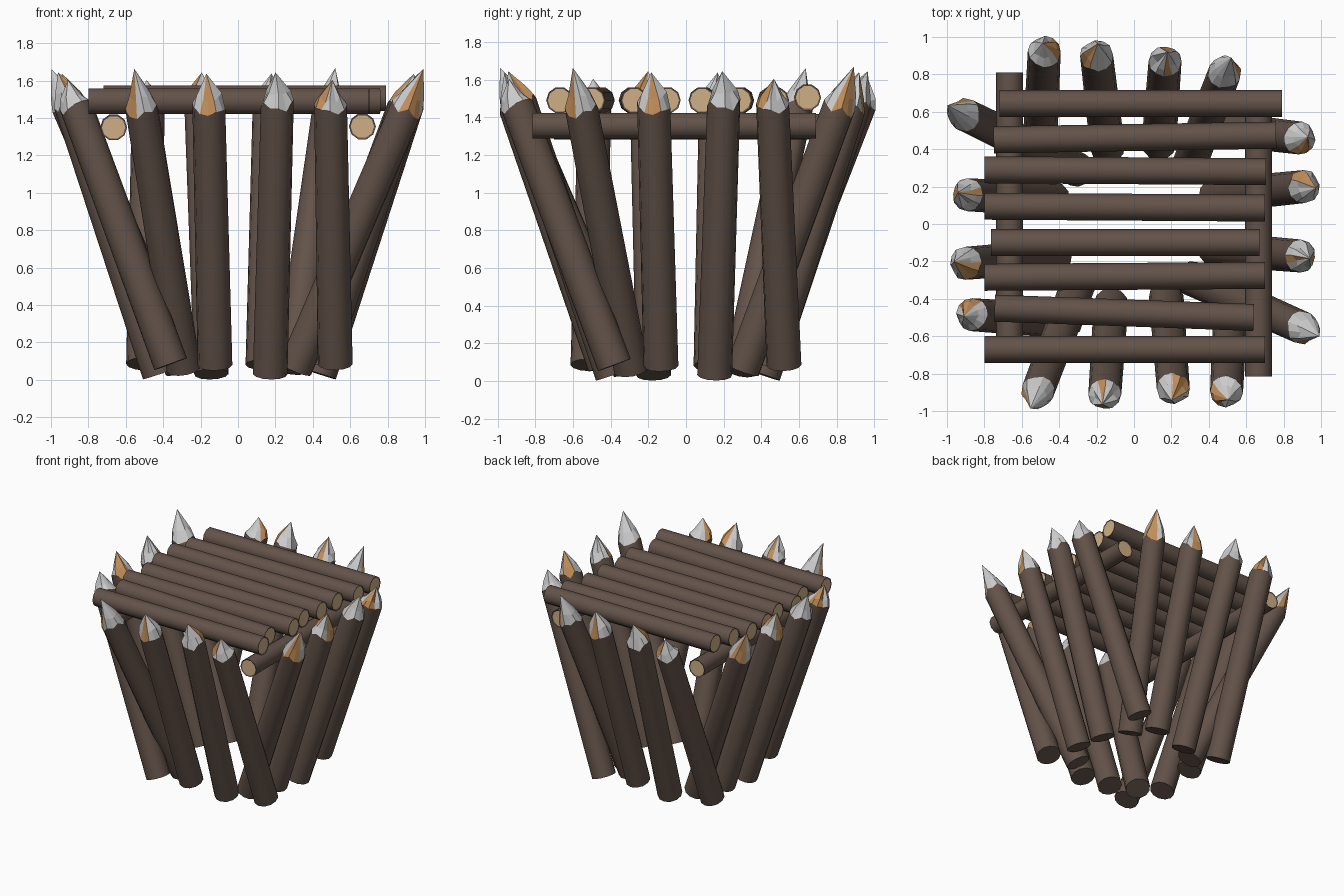
import bpy, bmesh, math, random
from mathutils import Vector, Matrix

if "Cube" in bpy.data.objects:
    bpy.data.objects.remove(bpy.data.objects["Cube"])


def mat(name, rgb):
    m = bpy.data.materials.new(name)
    m.diffuse_color = (*rgb, 1)
    m.use_nodes = True
    m.node_tree.nodes["Principled BSDF"].inputs["Base Color"].default_value = m.diffuse_color
    return m


BARK = mat("dark bark", (0.125, 0.086, 0.067))
END = mat("pale cut wood", (0.62, 0.43, 0.24))
GREY = mat("weathered grey", (0.60, 0.60, 0.60))
ORANGE = mat("fresh orange wood", (0.53, 0.27, 0.10))


def axis_frame(a, b):
    """Matrix at a whose z axis points to b, plus the length."""
    a, b = Vector(a), Vector(b)
    d = b - a
    return Matrix.Translation(a) @ d.to_track_quat('Z', 'Y').to_matrix().to_4x4(), d.length


def ring(bm, n, r, z, jitter=0.0, rj=0.0):
    out = []
    for i in range(n):
        t = 2 * math.pi * i / n
        rr = r * (1 + random.uniform(-rj, rj))
        out.append(bm.verts.new((rr * math.cos(t), rr * math.sin(t),
                                 z + random.uniform(-jitter, jitter))))
    return out


def bridge(bm, lo, hi, smooth=False):
    n = len(lo)
    faces = [bm.faces.new((lo[i], lo[(i + 1) % n], hi[(i + 1) % n], hi[i])) for i in range(n)]
    for f in faces:
        f.smooth = smooth
    return faces


def finish(bm, name, frame, mats):
    # keep every edge sharp except between two smooth bark faces
    for e in bm.edges:
        e.smooth = all(f.smooth for f in e.link_faces)
    bmesh.ops.recalc_face_normals(bm, faces=bm.faces)
    bm.transform(frame)
    me = bpy.data.meshes.new(name)
    bm.to_mesh(me)
    bm.free()
    for m in mats:
        me.materials.append(m)
    ob = bpy.data.objects.new(name, me)
    bpy.context.collection.objects.link(ob)


def log(name, a, b, r=0.072, n=10):
    """Bark log with a thin bark rim and pale end discs."""
    frame, length = axis_frame(a, b)
    bm = bmesh.new()
    lo, hi = ring(bm, n, r, 0), ring(bm, n, r, length)
    bridge(bm, lo, hi, True)
    for outer, z in ((lo, 0.004), (hi, length - 0.004)):
        inner = ring(bm, n, r * 0.87, z)
        bridge(bm, outer, inner)
        bm.faces.new(inner).material_index = 1
    finish(bm, name, frame, [BARK, END])


def stake(name, turn, foot, shoulder, tip_len, spans, n=12):
    """Bark pole with a roughly hewn point; orange where a facet faces one of the spans."""
    frame, length = axis_frame(foot, shoulder)
    bm = bmesh.new()
    lo = ring(bm, n, 0.093, 0)
    hi = ring(bm, n, 0.088, length, 0.024)
    mid = ring(bm, n, 0.060, length + tip_len * 0.36, 0.018, 0.2)
    bm.faces.new(lo)
    bridge(bm, lo, hi, True)
    hewn = bridge(bm, hi, mid)
    apex = bm.verts.new((random.uniform(-.015, .015), random.uniform(-.015, .015), length + tip_len))
    spike = [bm.faces.new((mid[i], mid[(i + 1) % n], apex)) for i in range(n)]
    for i in range(n):
        t = 2 * math.pi * (i + .5) / n
        d = frame.to_3x3() @ Vector((math.cos(t), math.sin(t), 0))
        ang = math.degrees(math.atan2(d.y, d.x)) % 360
        fresh = any(a <= ang <= b for a, b in spans)
        hewn[i].material_index = spike[i].material_index = 2 if fresh else 1
    finish(bm, name, turn.to_4x4() @ frame, [BARK, GREY, ORANGE])


# Deck logs running left to right: x start, x end, y start, y end, z
deck = [(-.72, .79, .645, .645, 1.505), (-.75, .76, .45, .475, 1.49),
        (-.80, .705, .29, .28, 1.49), (-.80, .70, .095, .085, 1.49),
        (-.765, .67, -.10, -.10, 1.49), (-.80, .70, -.285, -.275, 1.49),
        (-.745, .64, -.45, -.50, 1.49), (-.80, .70, -.67, -.67, 1.49)]
for i, (x0, x1, y0, y1, z) in enumerate(deck):
    log(f"deck_log_{i + 1}", (x0, y0, z), (x1, y1, z))

# Two support beams running front to back
log("left_beam", (-.665, -.70, 1.35), (-.665, .81, 1.35))
log("right_beam", (.665, -.815, 1.355), (.665, .69, 1.355))

# Four leaning stakes per side: foot, shoulder, point length, orange facet spans
stakes = [((-.29, -.30, .06), (-.515, -.885, 1.45), .235, [(165, 240)]),
          ((-.133, -.43, .08), (-.156, -.89, 1.46), .185, [(240, 300), (80, 110)]),
          ((.172, -.42, .032), (.20, -.88, 1.48), .175, [(15, 80)]),
          ((.52, -.38, .085), (.495, -.895, 1.46), .15, [(135, 225)])]
# Small world-space shifts of each shoulder and foot, so the sides are not exact copies
shift = {"front": [(0, -.01), (0, -.02), (.01, 0), (0, 0)],
         "right": [(.015, -.04), (0, -.015), (.03, 0), (-.01, -.035)],
         "back": [(-.03, -.075), (.01, -.02), (0, .02), (.015, .025)],
         "left": [(-.02, .07), (0, 0), (-.02, -.01), (.03, .01)]}
foot_shift = {"front": [(0, 0), (.01, 0), (0, .03), (0, 0)],
              "right": [(.005, 0), (0, 0), (.015, -.02), (0, 0)],
              "back": [(0, 0), (0, 0), (.03, -.01), (.015, 0)],
              "left": [(0, 0), (0, 0), (0, 0), (.02, 0)]}
for s, side in enumerate(shift):
    rot = Matrix.Rotation(s * math.pi / 2, 3, 'Z')
    for i, (foot, top, tip, spans) in enumerate(stakes):
        random.seed(10 + i)
        move = rot.transposed() @ Vector((*shift[side][i], 0))
        step = rot.transposed() @ Vector((*foot_shift[side][i], 0))
        stake(f"{side}_stake_{i + 1}", rot, Vector(foot) + step, Vector(top) + move, tip, spans)
